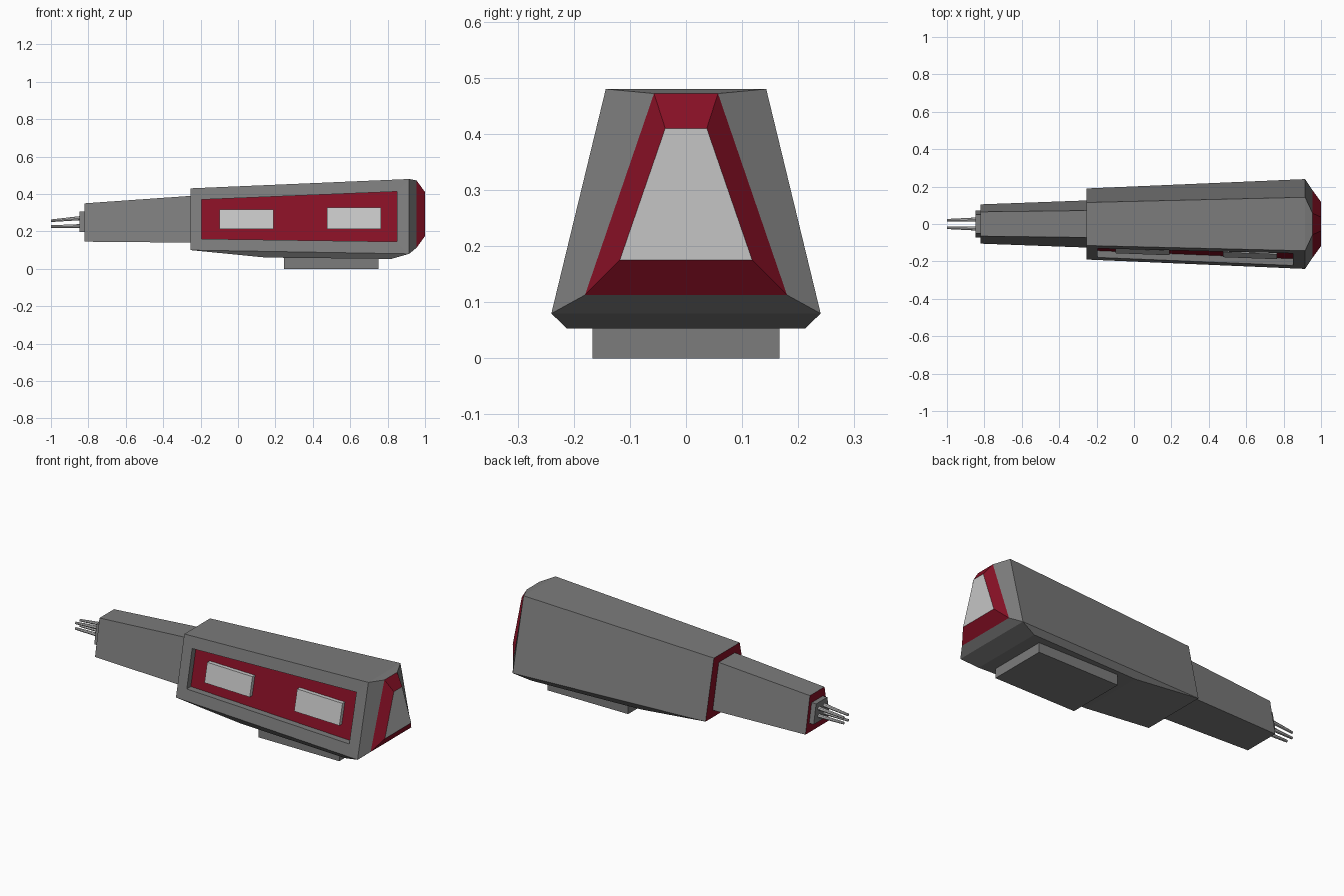
import bpy, bmesh, math
from mathutils import Vector

cube = bpy.data.objects.get("Cube")
if cube:
    bpy.data.objects.remove(cube)


def material(name, rgb):
    m = bpy.data.materials.new(name)
    m.use_nodes = True
    m.diffuse_color = (*rgb, 1)
    m.node_tree.nodes["Principled BSDF"].inputs["Base Color"].default_value = (*rgb, 1)
    return m


GREY, RED, PALE = 0, 1, 2
MATS = [material("hull grey", (0.2, 0.2, 0.2)),
        material("dark red", (0.24, 0.005, 0.018)),
        material("pale grey", (0.56, 0.56, 0.56))]


def build(name, faces):
    """Make an object from (colour, corner points) faces."""
    bm = bmesh.new()
    for colour, pts in faces:
        bm.faces.new([bm.verts.new(p) for p in pts]).material_index = colour
    bmesh.ops.remove_doubles(bm, verts=bm.verts, dist=1e-5)
    bmesh.ops.recalc_face_normals(bm, faces=bm.faces)
    me = bpy.data.meshes.new(name)
    bm.to_mesh(me)
    bm.free()
    for m in MATS:
        me.materials.append(m)
    ob = bpy.data.objects.new(name, me)
    bpy.context.collection.objects.link(ob)
    return ob


def ring(x, low, z0, high, z1):
    """Trapezoid section: half widths low and high at heights z0 and z1."""
    return [(x, -low, z0), (x, -high, z1), (x, high, z1), (x, low, z0)]


def walls(a, b, colour=GREY):
    n = len(a)
    return [(colour, [a[i], a[(i + 1) % n], b[(i + 1) % n], b[i]]) for i in range(n)]


def loft(name, a, b, rear=GREY, side=GREY):
    return build(name, [(rear, a), (side, b)] + walls(a, b, side))


# Main hull sections, rear to nose
rear = ring(-0.255, 0.19, 0.10, 0.115, 0.43)
front = ring(0.915, 0.24, 0.08, 0.143, 0.48)
nose = ring(0.955, 0.18, 0.113, 0.057, 0.472)
tip = ring(1.0, 0.118, 0.175, 0.037, 0.41)


def on_side(x, z, depth=0.0):
    """Point on the sloping -y side, pushed inward by depth."""
    t = (x - rear[0][0]) / (front[0][0] - rear[0][0])
    lo, hi = (Vector(rear[i]).lerp(Vector(front[i]), t) for i in (0, 1))
    p = lo.lerp(hi, (z - lo.z) / (hi.z - lo.z))
    return (x, p.y + depth, z)


opening = [(-0.195, 0.16), (-0.195, 0.37), (0.85, 0.413), (0.85, 0.145)]
rim = [on_side(*c) for c in opening]
floor = [on_side(*c, 0.036) for c in opening]
outer = [rear[0], rear[1], front[1], front[0]]

faces = [(RED, rear), (PALE, tip), (RED, floor)]
faces += walls(outer, rim) + walls(rim, floor)
faces += walls(front, nose) + walls(nose, tip, RED)
for i in (1, 2):  # roof and plain side
    faces.append((GREY, [rear[i], rear[i + 1], front[i + 1], front[i]]))

# Keel: sloping belly with chamfered edges
keel = [[(-0.255, s * 0.19, 0.10), (0.15, s * 0.188, 0.06),
         (0.82, s * 0.212, 0.053), (0.915, s * 0.24, 0.08)] for s in (-1, 1)]
for i in range(3):
    faces.append((GREY, [keel[0][i], keel[0][i + 1], keel[1][i + 1], keel[1][i]]))
faces += [(GREY, k) for k in keel]
build("hull", faces)

# Raised windows in the side recess
for name, x0, x1, z0, z1 in (("rear_window", -0.1, 0.19, 0.212, 0.318),
                             ("front_window", 0.475, 0.765, 0.213, 0.328)):
    corners = [(x0, z0), (x0, z1), (x1, z1), (x1, z0)]
    loft(name, [on_side(*c, 0.04) for c in corners],
         [on_side(*c, 0.014) for c in corners], PALE, PALE)

# Neck and muzzle block
loft("neck", ring(-0.82, 0.105, 0.145, 0.065, 0.35),
     ring(-0.25, 0.126, 0.14, 0.072, 0.39), RED)
loft("muzzle_block", ring(-0.848, 0.072, 0.197, 0.05, 0.305),
     ring(-0.815, 0.072, 0.197, 0.05, 0.305))

# Belly pod
loft("belly_pod", ring(0.245, 0.167, 0, 0.167, 0.06),
     ring(0.75, 0.167, 0, 0.167, 0.06))


# Four slim barrels converging forward
def disc(x, y, z, r, n=8):
    return [(x, y + r * math.cos(math.tau * i / n), z + r * math.sin(math.tau * i / n))
            for i in range(n)]


for side, s in (("right", -1), ("left", 1)):
    for level, z_tip, z_root in (("upper", 0.257, 0.271), ("lower", 0.226, 0.228)):
        loft(f"{level}_{side}_barrel", disc(-1.0, s * 0.02, z_tip, 0.007),
             disc(-0.84, s * 0.024, z_root, 0.011), PALE, PALE)
